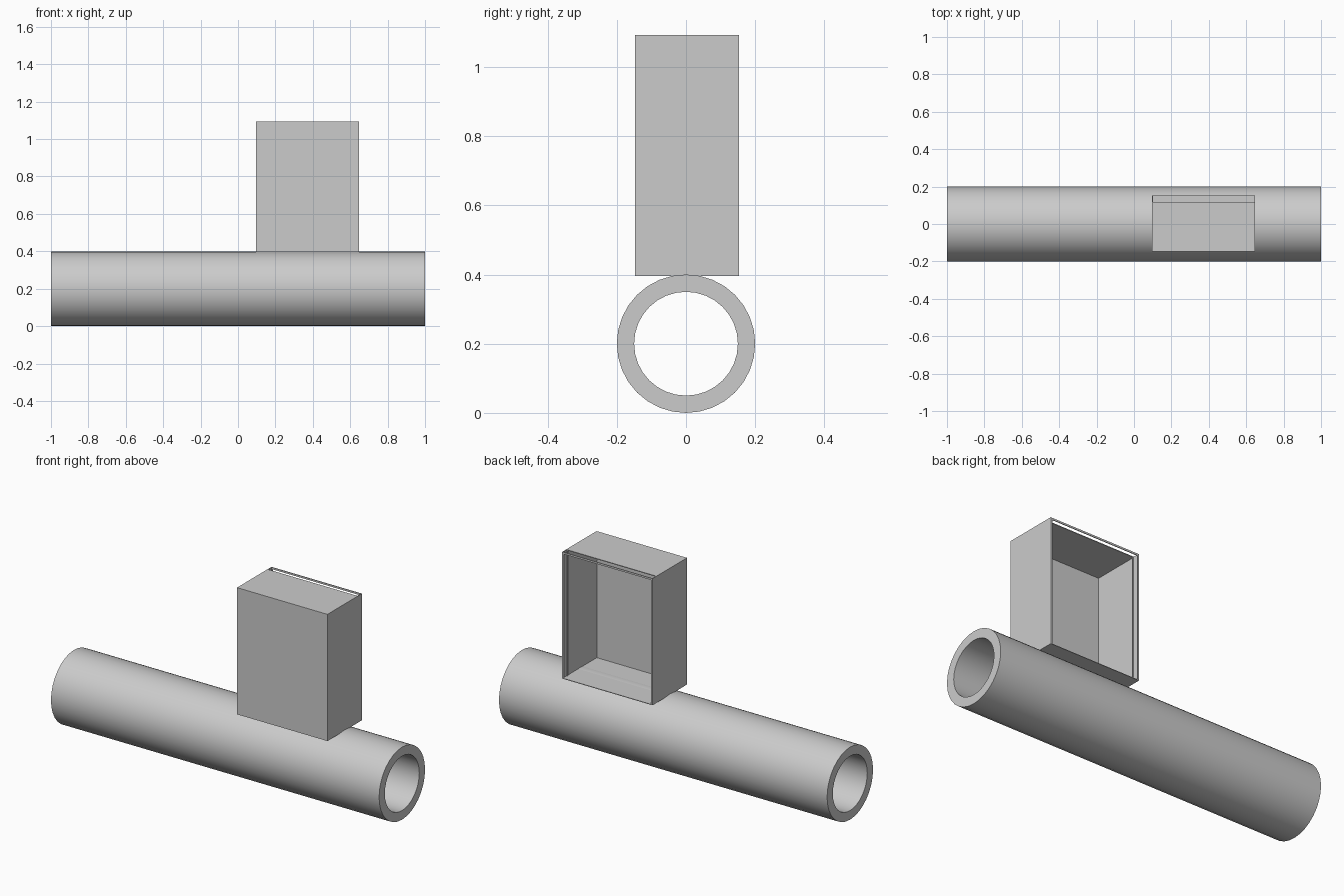
import bpy, bmesh, math
from mathutils import Matrix

default = bpy.data.objects.get("Cube")
if default:
    bpy.data.objects.remove(default)

# One plain grey for everything
grey = bpy.data.materials.new("plain_grey")
grey.use_nodes = True
COLOUR = (0.6, 0.6, 0.6, 1)
grey.diffuse_color = COLOUR
grey.node_tree.nodes["Principled BSDF"].inputs["Base Color"].default_value = COLOUR


def make(name, bm):
    mesh = bpy.data.meshes.new(name)
    bmesh.ops.recalc_face_normals(bm, faces=bm.faces)
    bm.to_mesh(mesh)
    bm.free()
    mesh.materials.append(grey)
    obj = bpy.data.objects.new(name, mesh)
    bpy.context.collection.objects.link(obj)
    return obj


def block(name, low, high):
    bm = bmesh.new()
    size = [h - l for l, h in zip(low, high)]
    mid = [(h + l) / 2 for l, h in zip(low, high)]
    bmesh.ops.create_cube(bm, size=1, matrix=Matrix.Translation(mid) @ Matrix.Diagonal((*size, 1)))
    return make(name, bm)


# Hollow pipe lying along x, open at both ends
OUTER, INNER, SIDES = 0.2, 0.15, 32
bm = bmesh.new()
rings = []
for x, r in ((-1, OUTER), (1, OUTER), (1, INNER), (-1, INNER)):
    rings.append([bm.verts.new((x, r * math.sin(math.tau * i / SIDES),
                                OUTER + r * math.cos(math.tau * i / SIDES)))
                  for i in range(SIDES)])
for k in range(4):
    a, b = rings[k], rings[(k + 1) % 4]
    for i in range(SIDES):
        j = (i + 1) % SIDES
        bm.faces.new((a[i], a[j], b[j], b[i]))
pipe = make("pipe", bm)
bpy.context.view_layer.objects.active = pipe
pipe.select_set(True)
bpy.ops.object.shade_smooth_by_angle(angle=math.radians(35))

# Thin-walled case, open at the back
X0, X1 = 0.097, 0.648
Y0, Y1 = -0.147, 0.153
Z0, Z1 = 0.395, 1.093
T = 0.004
SLOT = 0.118
block("case_front", (X0, Y0, Z0), (X1, Y0 + T, Z1))
block("case_floor", (X0, Y0, Z0), (X1, Y1, Z0 + T * 0.8))
block("case_top", (X0, Y0, Z1 - T), (X1, SLOT, Z1))
block("case_right_wall", (X0, Y0, Z0), (X0 + T, Y1, Z1))
block("case_left_wall", (X1 - T, Y0, Z0), (X1, Y1, Z1))

# Back lip around the opening, leaving a slot in the top for a sliding panel
LIP = 0.01
block("lip_top", (X0, Y1 - T, Z1 - LIP), (X1, Y1, Z1))
for name, x in (("lip_right", X0), ("lip_left", X1 - LIP)):
    block(name, (x, Y1 - T, Z0), (x + LIP, Y1, Z1))

# Guide rails on the inner side walls, in front of the slot
for name, x in (("rail_right", X0), ("rail_left", X1 - LIP)):
    block(name, (x, SLOT - T, Z0), (x + LIP, SLOT, Z1))
